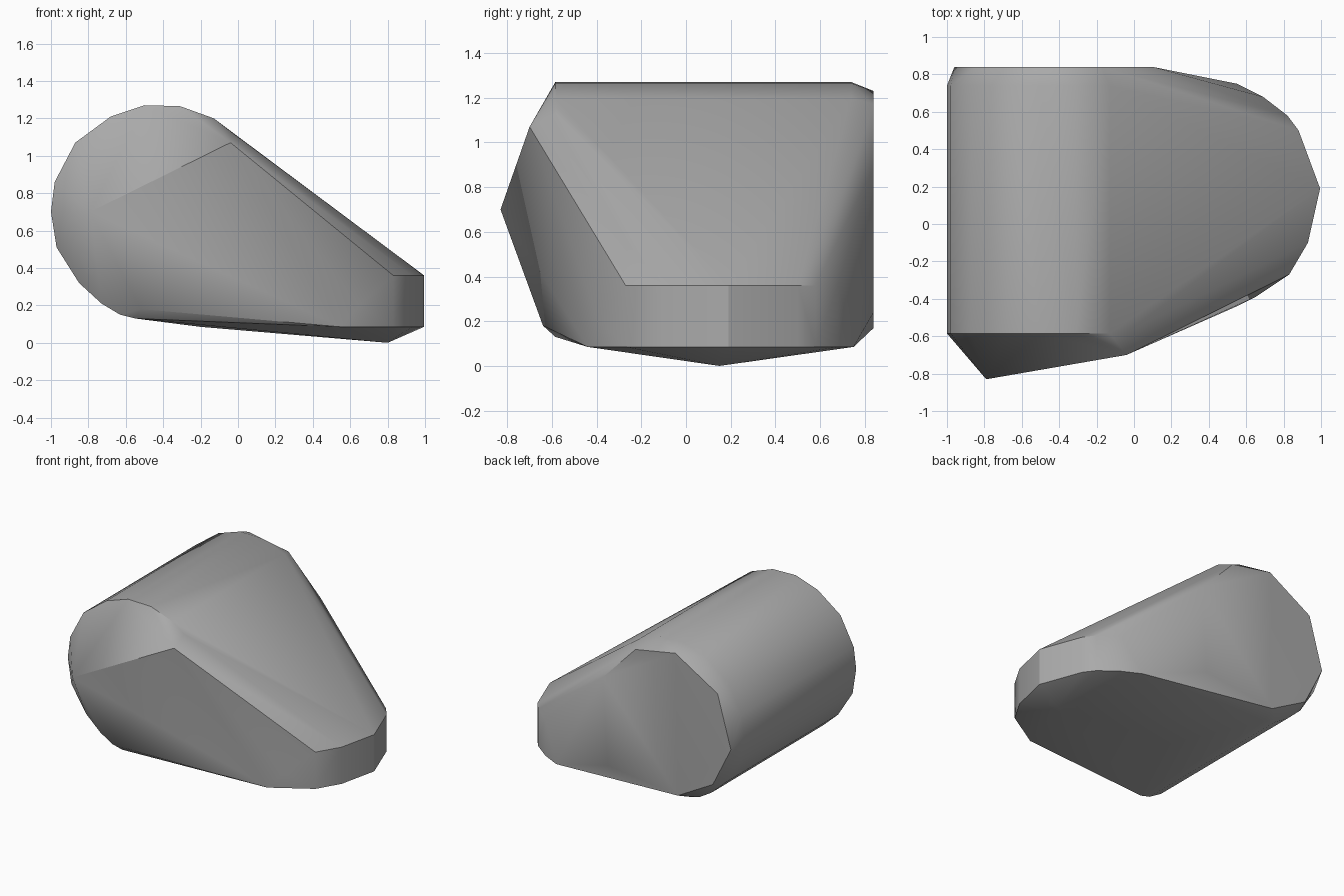
import bpy
import bmesh

cube = bpy.data.objects.get("Cube")
if cube:
    bpy.data.objects.remove(cube, do_unlink=True)

# One plain grey
grey = bpy.data.materials.new("plain grey")
grey.use_nodes = True
colour = (0.40, 0.40, 0.40, 1.0)
grey.diffuse_color = colour
grey.node_tree.nodes["Principled BSDF"].inputs["Base Color"].default_value = colour

# Round thick end: outline in x, z, swept along y
drum = [(-1, 0.7), (-0.98, 0.86), (-0.87, 1.07), (-0.68, 1.21), (-0.5, 1.27),
        (-0.31, 1.265), (-0.13, 1.2), (-0.97, 0.51), (-0.85, 0.32),
        (-0.73, 0.21), (-0.63, 0.15), (-0.55, 0.13)]
# Flat back cap, slightly smaller: x, z
cap = [(-0.17, 1.17), (-0.5, 1.23), (-0.85, 1.02), (-0.96, 0.63),
       (-0.81, 0.33), (-0.52, 0.17), (0.06, 0.24), (0.1, 0.89)]
# Thin rounded tip: x, y, shared by a lower and an upper rim
tip = [(0.83, -0.27), (0.93, -0.1), (0.995, 0.19), (0.88, 0.5),
       (0.82, 0.58), (0.69, 0.68)]
# Front peak, shoulder, lower rim and underside peak
corners = [(-0.79, -0.83, 0.7), (-0.04, -0.7, 1.07), (-0.04, -0.58, 1.13),
           (-0.52, -0.64, 0.18), (0.55, -0.44, 0.085), (0.65, -0.39, 0.2),
           (0.55, 0.75, 0.085), (-0.2, 0.15, 0.085), (0.8, 0.15, 0)]

points = [(x, y, z) for x, z in drum for y in (-0.585, 0.74)]
points += [(x, 0.84, z) for x, z in cap]
points += [(x, y, z) for x, y in tip for z in (0.085, 0.36)]
points += corners

# Wrap all the outlines in one convex skin
bm = bmesh.new()
for p in points:
    bm.verts.new(p)
result = bmesh.ops.convex_hull(bm, input=bm.verts)
spare = {v for v in result["geom_interior"] + result["geom_unused"]
         if isinstance(v, bmesh.types.BMVert)}
bmesh.ops.delete(bm, geom=list(spare), context="VERTS")
bmesh.ops.dissolve_limit(bm, angle_limit=0.02, verts=bm.verts, edges=bm.edges)
bmesh.ops.recalc_face_normals(bm, faces=bm.faces)
mesh = bpy.data.meshes.new("wedge_body")
bm.to_mesh(mesh)
bm.free()
mesh.materials.append(grey)

body = bpy.data.objects.new("wedge_body", mesh)
bpy.context.collection.objects.link(body)
bpy.ops.object.select_all(action="DESELECT")
body.select_set(True)
bpy.context.view_layer.objects.active = body
bpy.ops.object.shade_smooth_by_angle(angle=0.52)
